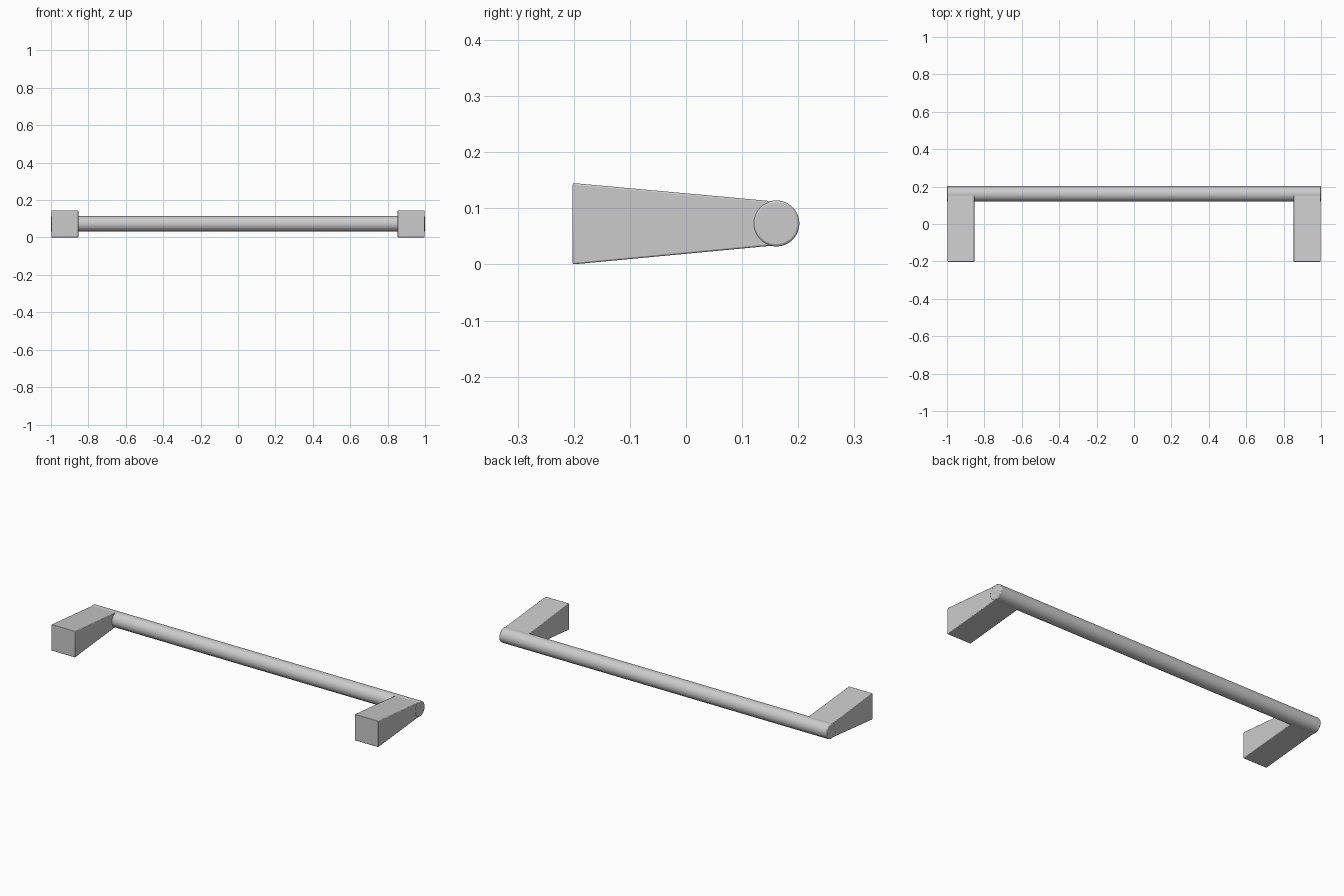
import bpy, bmesh, math

if "Cube" in bpy.data.objects:
    bpy.data.objects.remove(bpy.data.objects["Cube"])

BAR_Y, BAR_Z, BAR_R = 0.161, 0.073, 0.041


def finish(obj, width, segments):
    mod = obj.modifiers.new("soft_edges", 'BEVEL')
    mod.width = width
    mod.segments = segments
    mod.limit_method = 'ANGLE'
    mod.angle_limit = math.radians(50)
    bpy.ops.object.select_all(action='DESELECT')
    obj.select_set(True)
    bpy.context.view_layer.objects.active = obj
    bpy.ops.object.shade_smooth_by_angle(angle=math.radians(35))


# round rail spanning the full width
bpy.ops.mesh.primitive_cylinder_add(vertices=64, radius=BAR_R, depth=2.0,
                                    location=(0, BAR_Y, BAR_Z),
                                    rotation=(0, math.pi / 2, 0))
rail = bpy.context.object
rail.name = "rail"
finish(rail, 0.004, 2)


# tapered mounting post, narrowing from the wall plate to the rail
def make_post(name, x0, x1):
    profile = [(-0.202, 0.0), (0.155, 0.0335), (0.155, 0.1125), (-0.202, 0.145)]
    bm = bmesh.new()
    face = bm.faces.new([bm.verts.new((x0, y, z)) for y, z in profile])
    ext = bmesh.ops.extrude_face_region(bm, geom=[face])
    moved = [v for v in ext["geom"] if isinstance(v, bmesh.types.BMVert)]
    bmesh.ops.translate(bm, vec=(x1 - x0, 0, 0), verts=moved)
    bmesh.ops.recalc_face_normals(bm, faces=bm.faces)
    mesh = bpy.data.meshes.new(name)
    bm.to_mesh(mesh)
    bm.free()
    obj = bpy.data.objects.new(name, mesh)
    bpy.context.collection.objects.link(obj)
    finish(obj, 0.003, 2)


make_post("left_post", -0.998, -0.854)
make_post("right_post", 0.854, 0.998)
